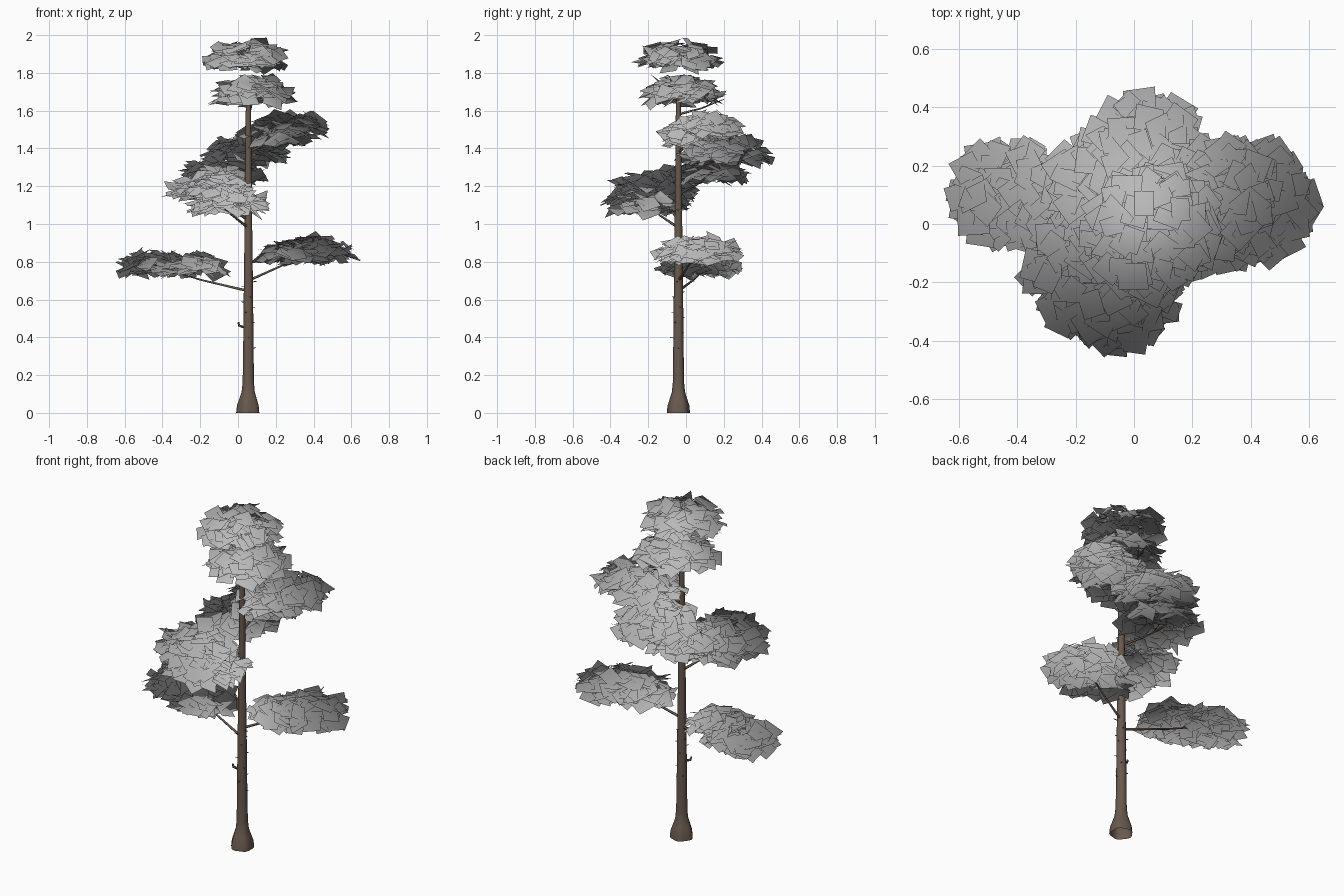
import bpy, bmesh, math, random
from mathutils import Vector, Matrix

if "Cube" in bpy.data.objects:
    bpy.data.objects.remove(bpy.data.objects["Cube"])

random.seed(7)
TX, TY = 0.055, -0.04          # trunk axis


def material(name, rgb):
    m = bpy.data.materials.new(name)
    m.diffuse_color = (*rgb, 1)
    m.use_nodes = True
    m.node_tree.nodes["Principled BSDF"].inputs["Base Color"].default_value = m.diffuse_color
    return m


BARK = material("brown bark", (0.14, 0.10, 0.075))
LEAF = material("grey foliage", (0.48, 0.48, 0.48))


def make_object(name, bm, mat):
    me = bpy.data.meshes.new(name)
    bm.to_mesh(me)
    bm.free()
    me.materials.append(mat)
    ob = bpy.data.objects.new(name, me)
    bpy.context.collection.objects.link(ob)
    return ob


def tube(bm, points, radii, sides, lobes=None):
    """Skin rings along a path; lobes gives a root swelling per ring."""
    rings = []
    pts = [Vector(p) for p in points]
    for i, p in enumerate(pts):
        d = (pts[min(i + 1, len(pts) - 1)] - pts[max(i - 1, 0)]).normalized()
        rot = d.to_track_quat('Z', 'Y')
        ring = []
        for s in range(sides):
            a = 2 * math.pi * s / sides
            r = radii[i] * (1 + (lobes[i] * math.cos(5 * a) if lobes else 0))
            ring.append(bm.verts.new(p + rot @ Vector((r * math.cos(a), r * math.sin(a), 0))))
        rings.append(ring)
    for a, b in zip(rings, rings[1:]):
        for s in range(sides):
            t = (s + 1) % sides
            bm.faces.new((a[s], a[t], b[t], b[s])).smooth = True
    bm.faces.new(rings[-1])


# Trunk: flared, lobed foot (open underneath) and a long taper
profile = [(0, .061, .06), (.04, .057, .06), (.075, .046, .04), (.11, .035, .03), (.16, .030, .02),
           (.3, .028, 0), (.6, .025, 0), (1.0, .020, 0), (1.3, .017, 0), (1.6, .014, 0),
           (1.68, .009, 0), (1.75, .003, 0)]
bm = bmesh.new()
tube(bm, [(TX, TY, z) for z, r, l in profile], [r for z, r, l in profile], 20,
     [l for z, r, l in profile])
make_object("trunk", bm, BARK)

# Branches: height on the trunk and tip position
branches = [(.645, (-.45, .12, .78)), (.70, (.42, .07, .88)), (.98, (-.12, -.24, 1.13)),
            (1.02, (-.20, -.16, 1.20)), (1.16, (-.12, .15, 1.27)), (1.27, (.03, .27, 1.39)),
            (1.38, (.30, .11, 1.51)), (1.58, (.08, .20, 1.66))]
bm = bmesh.new()
for z, tip in branches:
    a, b = Vector((TX, TY, z)), Vector(tip)
    mid = a.lerp(b, .5) - Vector((0, 0, .008))
    tube(bm, [a, mid, b], [.0075, .005, .002], 6)
    for side in (-1, 1):       # side twigs hidden in the foliage
        d = Matrix.Rotation(side * .5, 3, 'Z') @ (b - mid)
        tube(bm, [mid.lerp(b, .3), mid.lerp(b, .3) + d * .5 + Vector((0, 0, .02))], [.003, .0015], 5)
make_object("branches", bm, BARK)

# Dead twig stubs on the bare trunk
bm = bmesh.new()
for i in range(14):
    a = i * 2.4
    z = .34 + .027 * i
    d = Vector((math.cos(a), math.sin(a), .12))
    p = Vector((TX, TY, z))
    tube(bm, [p + d * .02, p + d * random.uniform(.035, .048)], [.003, .0015], 5)
tube(bm, [(TX - .02, TY, .455), (.006, TY - .01, .462), (.002, TY - .012, .48)],
     [.004, .007, .005], 6)
make_object("twig_stubs", bm, BARK)

# Foliage pads: lens centre, x radius, y radius, thickness, card count
pads = {
    "crown_top": [(.045, -.035, 1.885, .22, .22, .15, 130)],
    "crown_second": [(.075, -.02, 1.695, .22, .22, .15, 130)],
    "pad_upper_right": [(.18, .08, 1.475, .19, .21, .15, 85), (.29, .10, 1.51, .19, .21, .14, 95)],
    "pad_upper_back": [(.04, .215, 1.38, .23, .24, .14, 140)],
    "pad_middle_back": [(-.08, .12, 1.27, .22, .22, .11, 120)],
    "pad_middle_front": [(-.15, -.17, 1.195, .225, .23, .16, 130),
                         (-.05, -.215, 1.115, .22, .235, .14, 120)],
    "pad_lower_left": [(-.43, .11, .785, .21, .185, .13, 105),
                       (-.25, .03, .775, .20, .19, .11, 80)],
    "pad_lower_right": [(.40, .08, .86, .23, .21, .13, 115),
                        (.29, .02, .845, .20, .20, .12, 75)],
}


def leaf_card(bm, centre, normal, size):
    """One slightly irregular square leaf card facing the given normal."""
    rot = normal.to_track_quat('Z', 'Y').to_matrix() @ Matrix.Rotation(random.uniform(0, 6.28), 3, 'Z')
    h = size / 2
    vs = [bm.verts.new(centre + rot @ Vector((x * h, y * h * .85, random.uniform(-.006, .006))))
          for x, y in ((-1, -1), (1, -1), (1, 1), (-1, 1))]
    bm.faces.new(vs).smooth = True


for name, lumps in pads.items():
    bm = bmesh.new()
    for cx, cy, cz, rx, ry, h, count in lumps:
        for i in range(count):
            r = math.sqrt((i + .5) / count)
            a = i * 2.39996 + random.uniform(-.2, .2)
            ux, uy = r * math.cos(a), r * math.sin(a)
            z = h * (random.uniform(-.45, .5) * (1 - .55 * r * r) + .08 - .16 * r * r)
            tilt = .2 + .2 * r
            n = Vector((ux * tilt + random.gauss(0, .36), uy * tilt + random.gauss(0, .36), 1)).normalized()
            leaf_card(bm, Vector((cx + ux * (rx - .03), cy + uy * (ry - .03), cz + z)),
                      n, random.uniform(.075, .12))
    ob = make_object(name, bm, LEAF)
    me = ob.data
    # Soft foliage shading that fans out from the trunk
    me.normals_split_custom_set_from_vertices(
        [Vector((v.co.x - TX, v.co.y + .02, .25)).normalized() for v in me.vertices])
